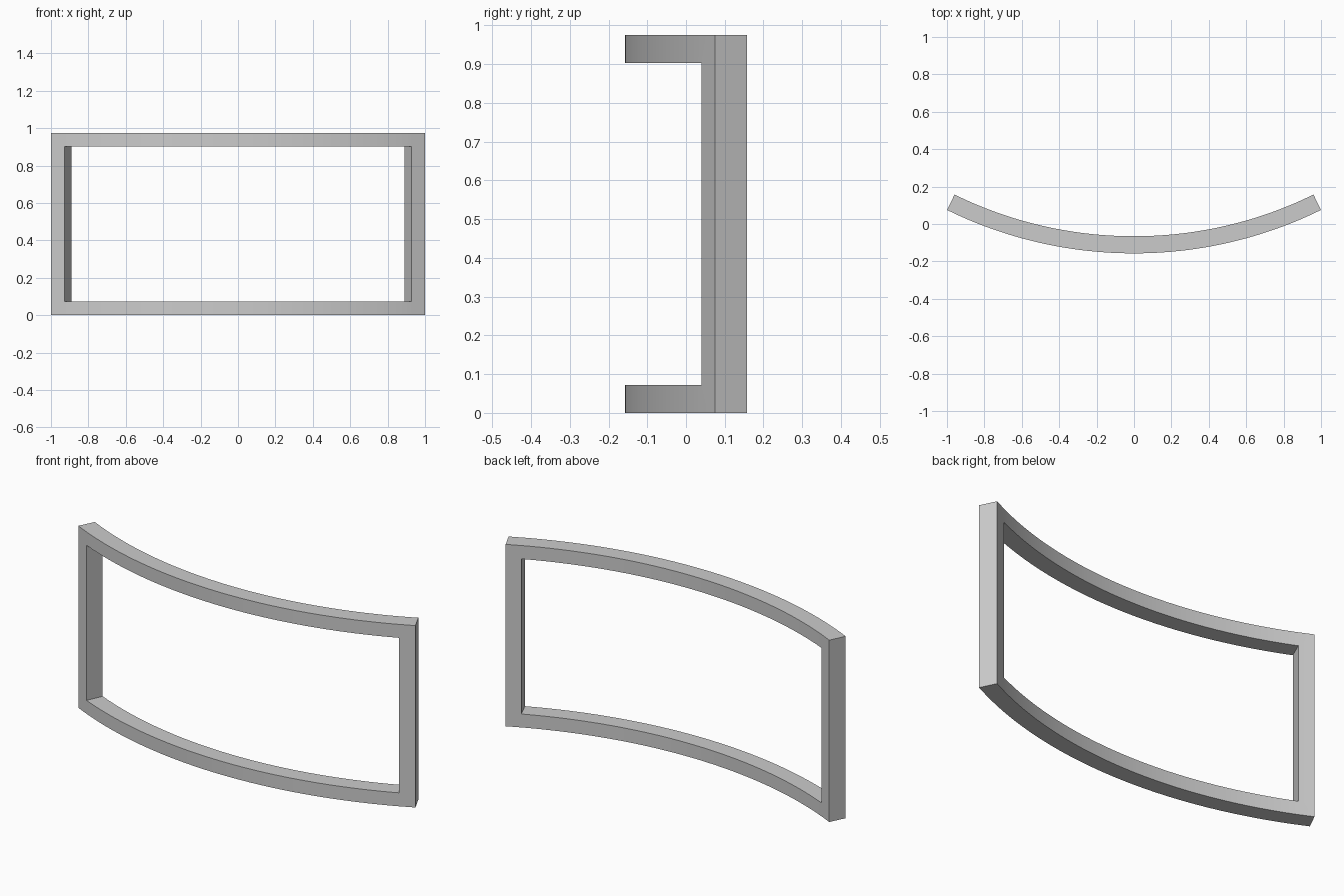
import bpy, bmesh, math

if "Cube" in bpy.data.objects:
    bpy.data.objects.remove(bpy.data.objects["Cube"])

R_OUT, THICK = 2.271, 0.0915      # outer radius and frame depth
END, INNER = math.radians(26.12), math.radians(24.08)
Y_FRONT = -0.157
LEVELS = [0.0, 0.072, 0.903, 0.975]
N = 64

# Angular stations: end posts plus the curved span between them
angles = [-END] + [-INNER + 2 * INNER * i / N for i in range(N + 1)] + [END]

bm = bmesh.new()


def vert(i, k, radius):
    a = angles[i]
    return bm.verts.new((radius * math.sin(a),
                         Y_FRONT + R_OUT - radius * math.cos(a), LEVELS[k]))


layers = [[[vert(i, k, r) for k in range(4)] for i in range(len(angles))]
          for r in (R_OUT, R_OUT - THICK)]
cols = len(angles) - 1


def solid(i, k):
    # Rails at top and bottom, posts at both ends
    return 0 <= i < cols and 0 <= k < 3 and (k != 1 or i in (0, cols - 1))


# Front and back skins, plus walls wherever a cell borders empty space
for i in range(cols):
    for k in range(3):
        if not solid(i, k):
            continue
        ring = [(i, k), (i + 1, k), (i + 1, k + 1), (i, k + 1)]
        bm.faces.new([layers[0][a][b] for a, b in ring])
        bm.faces.new([layers[1][a][b] for a, b in reversed(ring)])
        for s, (di, dk) in enumerate([(0, -1), (1, 0), (0, 1), (-1, 0)]):
            if not solid(i + di, k + dk):
                (a, b), (c, d) = ring[s], ring[(s + 1) % 4]
                bm.faces.new([layers[0][c][d], layers[0][a][b],
                              layers[1][a][b], layers[1][c][d]])
bmesh.ops.recalc_face_normals(bm, faces=bm.faces)

mesh = bpy.data.meshes.new("curved_frame")
bm.to_mesh(mesh)
bm.free()
frame = bpy.data.objects.new("curved_frame", mesh)
bpy.context.collection.objects.link(frame)

# Single plain grey
grey = bpy.data.materials.new("light_grey")
grey.diffuse_color = (0.6, 0.6, 0.6, 1)
grey.use_nodes = True
grey.node_tree.nodes["Principled BSDF"].inputs["Base Color"].default_value = grey.diffuse_color
mesh.materials.append(grey)

bpy.context.view_layer.objects.active = frame
frame.select_set(True)
bpy.ops.object.shade_smooth_by_angle(angle=math.radians(30))
